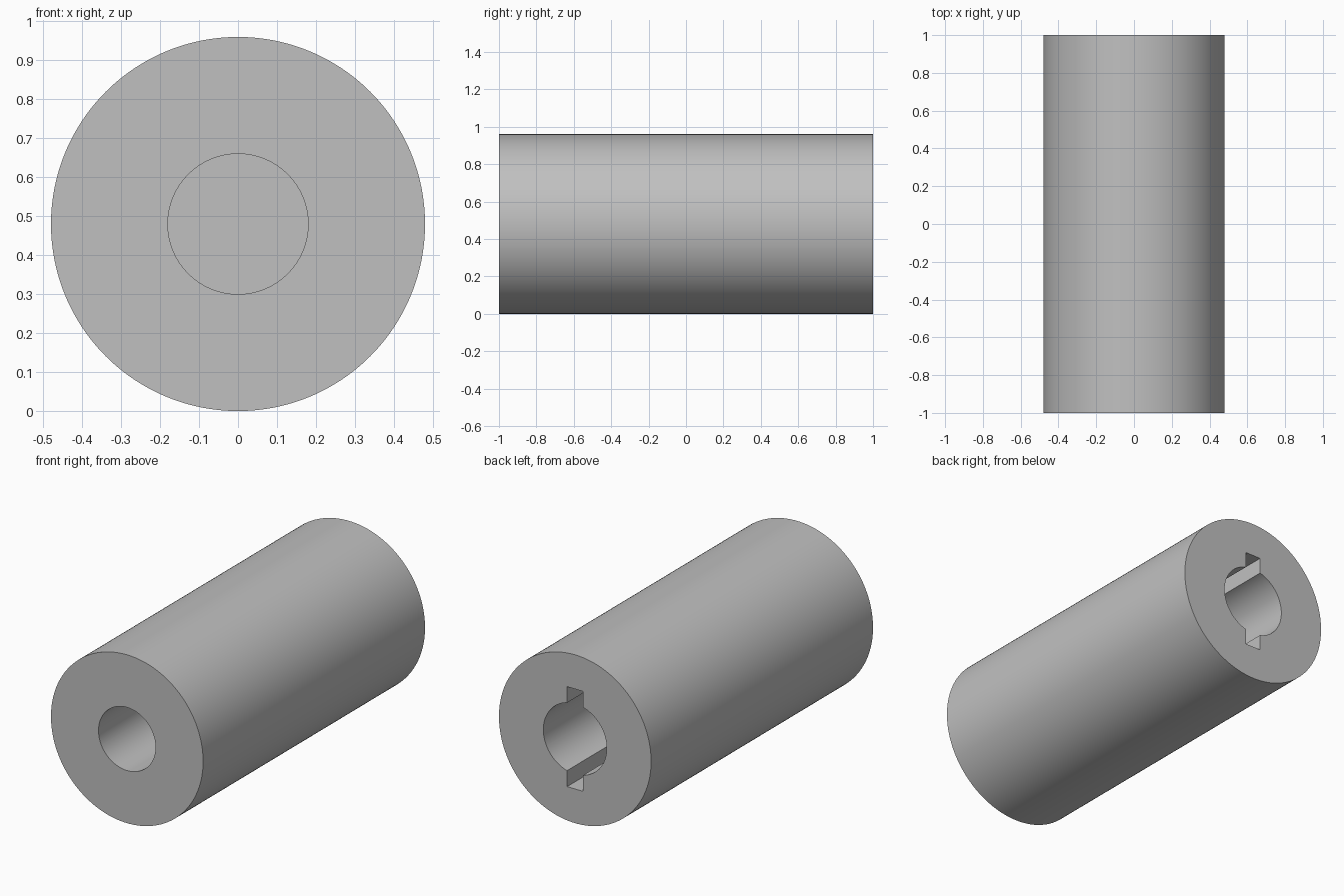
import bpy
import math

RADIUS = 0.48
FRONT_BORE = 0.18
BACK_BORE = 0.20
BORE_DEPTH = 0.9
SLOT_WIDTH = 0.10
SLOT_HEIGHT = 0.57
OVERSHOOT = 0.1

default = bpy.data.objects.get("Cube")
if default:
    bpy.data.objects.remove(default, do_unlink=True)

grey = bpy.data.materials.new("steel_grey")
grey.use_nodes = True
colour = (0.53, 0.53, 0.53, 1)
grey.diffuse_color = colour
grey.node_tree.nodes["Principled BSDF"].inputs["Base Color"].default_value = colour


def rod(name, radius, y0, y1, sides=128):
    """Cylinder along y between two depths, on the common axis."""
    bpy.ops.mesh.primitive_cylinder_add(
        vertices=sides, radius=radius, depth=y1 - y0,
        location=(0, (y0 + y1) / 2, RADIUS), rotation=(math.pi / 2, 0, 0))
    obj = bpy.context.object
    obj.name = name
    obj.data.materials.append(grey)
    return obj


def block(name, width, height, y0, y1):
    """Box along y between two depths, on the common axis."""
    bpy.ops.mesh.primitive_cube_add(size=1, location=(0, (y0 + y1) / 2, RADIUS))
    obj = bpy.context.object
    obj.name = name
    obj.scale = (width, y1 - y0, height)
    obj.data.materials.append(grey)
    return obj


def cut(target, cutter):
    """Subtract the cutter and discard it."""
    cutter.hide_render = True
    mod = target.modifiers.new(cutter.name, "BOOLEAN")
    mod.operation = "DIFFERENCE"
    mod.solver = "EXACT"
    mod.object = cutter
    bpy.context.view_layer.objects.active = target
    bpy.ops.object.modifier_apply(modifier=mod.name)
    bpy.data.objects.remove(cutter, do_unlink=True)


# Outer sleeve
sleeve = rod("coupling_sleeve", RADIUS, -1, 1, 192)

# Plain blind bore at the front
cut(sleeve, rod("front_bore", FRONT_BORE, -1 - OVERSHOOT, -1 + BORE_DEPTH))

# Blind bore with two opposite keyways at the back
cut(sleeve, rod("back_bore", BACK_BORE, 1 - BORE_DEPTH, 1 + OVERSHOOT))
cut(sleeve, block("keyways", SLOT_WIDTH, SLOT_HEIGHT, 1 - BORE_DEPTH, 1 + OVERSHOOT))

# Smooth walls, sharp rims
bpy.ops.object.select_all(action="DESELECT")
sleeve.select_set(True)
bpy.context.view_layer.objects.active = sleeve
bpy.ops.object.shade_smooth_by_angle(angle=math.radians(30))
